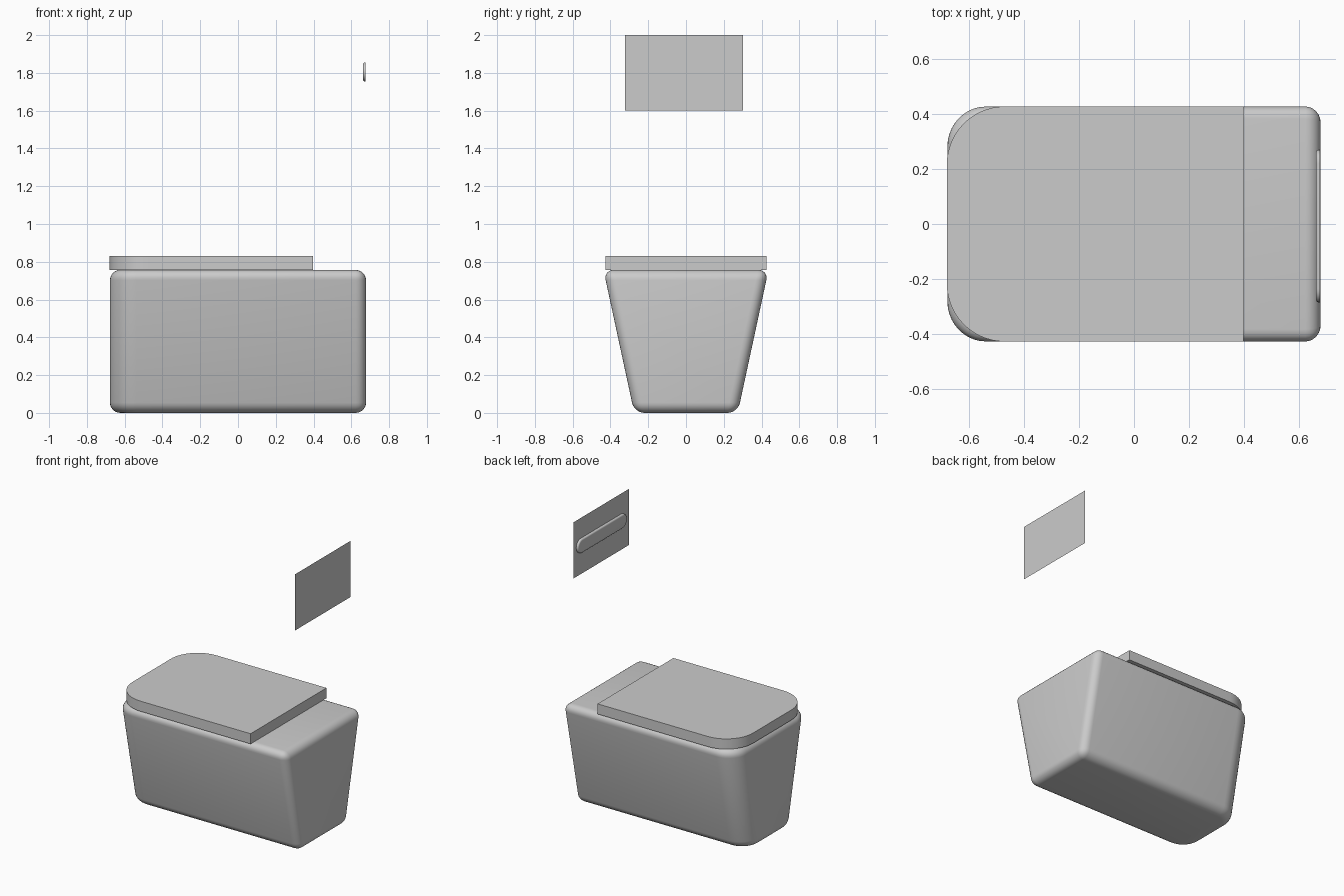
import bpy, bmesh, math

if "Cube" in bpy.data.objects:
    bpy.data.objects.remove(bpy.data.objects["Cube"])


def finish(name, bm, smooth=True):
    bmesh.ops.recalc_face_normals(bm, faces=bm.faces)
    mesh = bpy.data.meshes.new(name)
    bm.to_mesh(mesh)
    bm.free()
    obj = bpy.data.objects.new(name, mesh)
    bpy.context.collection.objects.link(obj)
    if smooth:
        bpy.ops.object.select_all(action='DESELECT')
        obj.select_set(True)
        bpy.context.view_layer.objects.active = obj
        bpy.ops.object.shade_smooth_by_angle(angle=math.radians(35))
    return obj


def box(x0, x1, y0, y1, z0, z1):
    bm = bmesh.new()
    bmesh.ops.create_cube(bm, size=1)
    for v in bm.verts:
        v.co.x = x1 if v.co.x > 0 else x0
        v.co.y = y1 if v.co.y > 0 else y0
        v.co.z = z1 if v.co.z > 0 else z0
    return bm


def bevel(bm, edges, width, segments):
    bmesh.ops.bevel(bm, geom=edges, offset=width, segments=segments,
                    profile=0.5, affect='EDGES', clamp_overlap=True)


def front_corners(bm):
    # upright edges at the -x end
    return [e for e in bm.edges
            if abs(e.verts[0].co.z - e.verts[1].co.z) > 0.03
            and max(v.co.x for v in e.verts) < -0.6]


def sharp(bm):
    bm.normal_update()
    return [e for e in bm.edges if e.calc_face_angle(0) > math.radians(50)]


# Bowl: tapered block, wide round corners at the rounded end, soft edges all over
TOP = 0.757
bm = box(-0.678, 0.678, -0.437, 0.437, 0, TOP)
for v in bm.verts:
    if v.co.z < 0.1:
        v.co.y *= 0.274 / 0.437
bevel(bm, front_corners(bm), 0.14, 10)
bevel(bm, sharp(bm), 0.055, 6)
finish("bowl", bm)

# Lid: flat slab with two large round corners
bm = box(-0.68, 0.398, -0.427, 0.427, TOP, 0.83)
bevel(bm, front_corners(bm), 0.21, 14)
finish("lid", bm)

# Flush plate: thin sheet on the wall
PX = 0.676
bm = bmesh.new()
bm.faces.new([bm.verts.new((PX, y, z)) for y, z in
              ((-0.323, 1.6), (-0.323, 2.0), (0.302, 2.0), (0.302, 1.6))])
finish("flush_plate", bm, smooth=False)

# Flush button: pill with a rounded rim
bm = bmesh.new()
R, ZC, Y0, Y1, N = 0.05, 1.805, -0.285, 0.27, 12
ring = []
for yc, start in ((Y1 - R, -90), (Y0 + R, 90)):
    for i in range(N + 1):
        a = math.radians(start + 180 * i / N)
        ring.append(bm.verts.new((PX, yc + R * math.cos(a), ZC + R * math.sin(a))))
face = bm.faces.new(ring)
ext = bmesh.ops.extrude_face_region(bm, geom=[face])['geom']
for v in ext:
    if isinstance(v, bmesh.types.BMVert):
        v.co.x -= 0.015
rim = [e for e in bm.edges if all(v.co.x < PX - 0.01 for v in e.verts)]
bevel(bm, rim, 0.011, 4)
finish("flush_button", bm)
